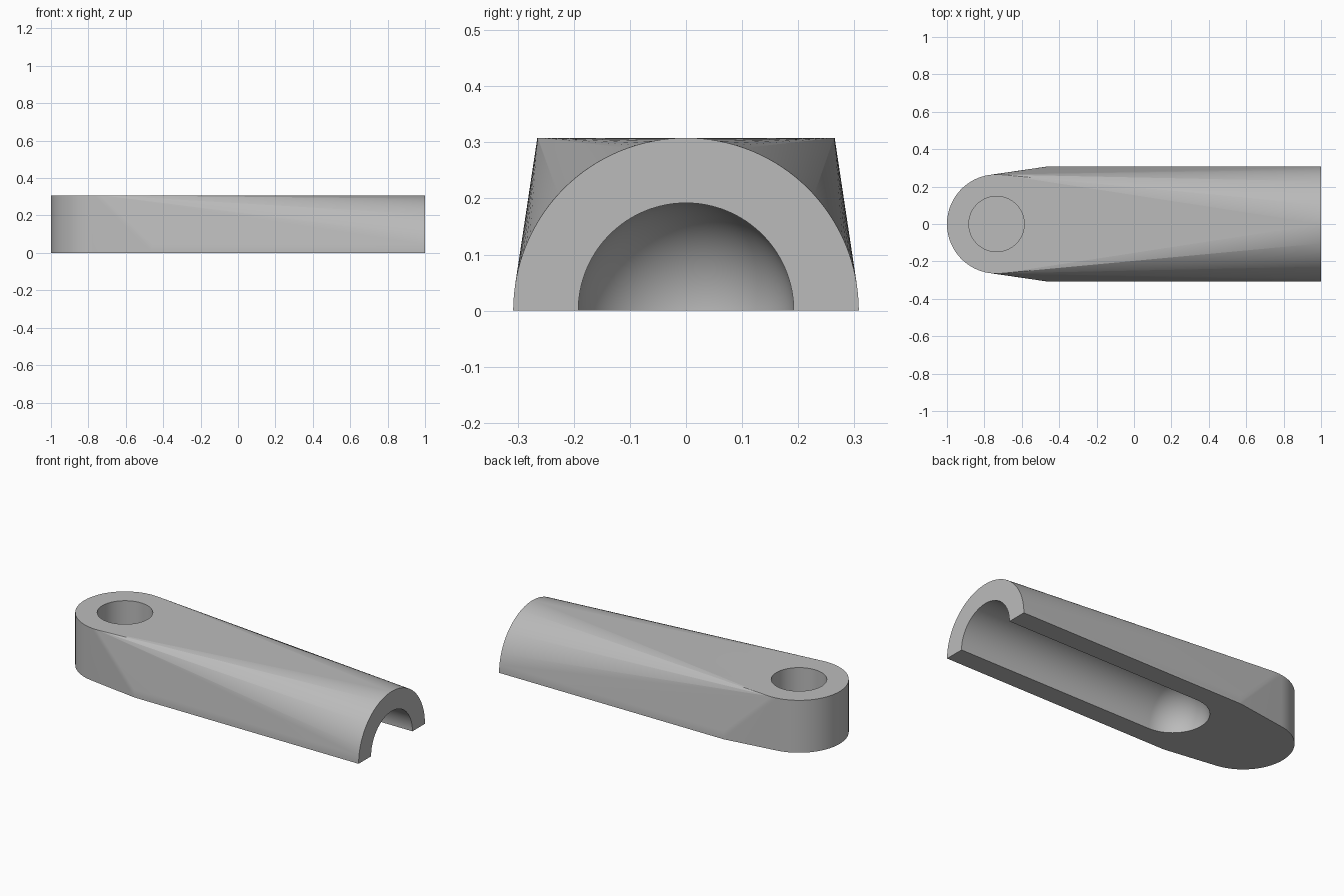
import bpy, bmesh
from math import sin, cos, pi, radians

if "Cube" in bpy.data.objects:
    bpy.data.objects.remove(bpy.data.objects["Cube"], do_unlink=True)

LENGTH_END = 1.0
HEIGHT = 0.308
EYE_X, EYE_R = -0.735, 0.265
BODY_X = -0.46
HOLE_R, HOLE_FLOOR = 0.148, 0.08
GROOVE_X, GROOVE_R = -0.26, 0.192
STEPS = 128

grey = bpy.data.materials.new("plain grey")
grey.use_nodes = True
colour = (0.5, 0.5, 0.5, 1)
grey.diffuse_color = colour
grey.node_tree.nodes["Principled BSDF"].inputs["Base Color"].default_value = colour


def upright_ring(x, r, z):
    return [(x + r * cos(2 * pi * i / STEPS), r * sin(2 * pi * i / STEPS), z)
            for i in range(STEPS)]


def cross_ring(x, r, turn):
    count = round(STEPS * turn / (2 * pi))
    return [(x, r * cos(turn * i / count), r * sin(turn * i / count))
            for i in range(count + 1)]


def hull_object(name, points):
    """Convex solid wrapped around a set of rings."""
    bm = bmesh.new()
    for p in points:
        bm.verts.new(p)
    bmesh.ops.remove_doubles(bm, verts=bm.verts, dist=1e-5)
    bmesh.ops.convex_hull(bm, input=bm.verts)
    loose = [v for v in bm.verts if not v.link_faces]
    bmesh.ops.delete(bm, geom=loose, context="VERTS")
    bmesh.ops.dissolve_limit(bm, angle_limit=radians(0.05),
                             verts=bm.verts, edges=bm.edges)
    bmesh.ops.recalc_face_normals(bm, faces=bm.faces)
    mesh = bpy.data.meshes.new(name)
    bm.to_mesh(mesh)
    bm.free()
    mesh.materials.append(grey)
    obj = bpy.data.objects.new(name, mesh)
    bpy.context.collection.objects.link(obj)
    return obj


# Handle: round upright eye blended into a half-round bar
handle = hull_object("handle",
                     upright_ring(EYE_X, EYE_R, 0) + upright_ring(EYE_X, EYE_R, HEIGHT)
                     + cross_ring(BODY_X, HEIGHT, pi) + cross_ring(LENGTH_END, HEIGHT, pi))

# Blind hole in the eye
hole = hull_object("hole_cutter",
                   upright_ring(EYE_X, HOLE_R, HOLE_FLOOR)
                   + upright_ring(EYE_X, HOLE_R, HEIGHT + 0.1))

# Groove along the underside with a ball-shaped end
groove_points = cross_ring(LENGTH_END + 0.1, GROOVE_R, 2 * pi)
ball_rings = STEPS // 4
for i in range(ball_rings + 1):
    a = pi / 2 * i / ball_rings
    groove_points += cross_ring(GROOVE_X - GROOVE_R * sin(a), GROOVE_R * cos(a), 2 * pi)
groove = hull_object("groove_cutter", groove_points)

# Cut both recesses
bpy.ops.object.select_all(action="DESELECT")
bpy.context.view_layer.objects.active = handle
handle.select_set(True)
for cutter in (hole, groove):
    mod = handle.modifiers.new(cutter.name, "BOOLEAN")
    mod.operation = "DIFFERENCE"
    mod.solver = "EXACT"
    mod.object = cutter
    bpy.ops.object.modifier_apply(modifier=mod.name)
    bpy.data.objects.remove(cutter, do_unlink=True)

bpy.ops.object.shade_smooth_by_angle(angle=radians(6))
